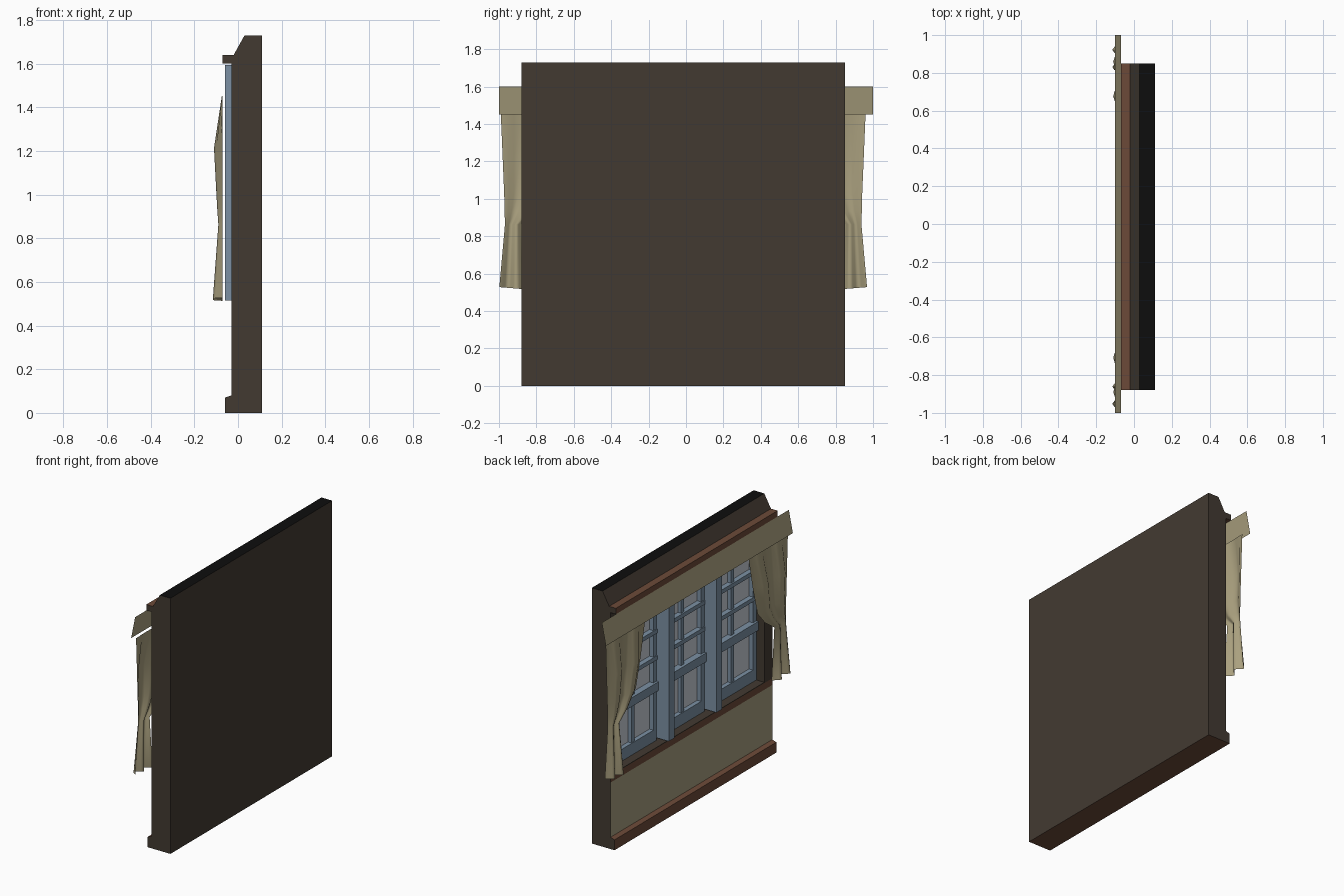
import bpy, bmesh, math

if "Cube" in bpy.data.objects:
    bpy.data.objects.remove(bpy.data.objects["Cube"])

def mat(name, rgb):
    m = bpy.data.materials.new(name)
    m.diffuse_color = (*rgb, 1)
    m.use_nodes = True
    m.node_tree.nodes["Principled BSDF"].inputs["Base Color"].default_value = m.diffuse_color
    return m

BROWN = mat("dark_brown", (.055, .042, .031))
TRIM = mat("red_brown", (.15, .068, .04))
TAN = mat("tan_cloth", (.40, .35, .21))
PANEL = mat("tan_plaster", (.38, .34, .21))
BLACK = mat("black", (.004, .004, .004))
BLUE = mat("blue_grey", (.20, .28, .37))
GLASS = mat("pale_glass", (.58, .61, .67))
Y0, Y1, CY = -.88, .85, -.015

def finish(name, bm, *mats):
    me = bpy.data.meshes.new(name)
    bm.to_mesh(me)
    bm.free()
    ob = bpy.data.objects.new(name, me)
    bpy.context.collection.objects.link(ob)
    for m in mats:
        me.materials.append(m)
    return ob

def add_box(bm, x0, x1, y0, y1, z0, z1):
    vs = bmesh.ops.create_cube(bm, size=1)["verts"]
    for v in vs:
        v.co = (x0 + (v.co.x + .5) * (x1 - x0), y0 + (v.co.y + .5) * (y1 - y0),
                z0 + (v.co.z + .5) * (z1 - z0))

def box(name, m, *dims):
    bm = bmesh.new()
    add_box(bm, *dims)
    return finish(name, bm, m)

# Wall: one moulded profile run along y; each edge of the profile has a colour
# slots: 0 brown, 1 trim, 2 plaster, 3 black
profile = [(.11, 0, 0), (.11, 1.73, 3), (.03, 1.73, 0), (-.02, 1.64, 1), (-.07, 1.64, 1),
           (-.07, 1.6, 1), (-.03, 1.6, 0), (-.03, .495, 1), (-.03, .45, 2),
           (-.03, .08, 1), (-.06, .07, 1), (-.06, 0, 1)]
bm = bmesh.new()
a = [bm.verts.new((x, Y0, z)) for x, z, _ in profile]
b = [bm.verts.new((x, Y1, z)) for x, z, _ in profile]
n = len(profile)
for i in range(n):
    j = (i + 1) % n
    bm.faces.new((a[i], a[j], b[j], b[i])).material_index = profile[i][2]
bm.faces.new(a)
bm.faces.new(b[::-1])
bmesh.ops.recalc_face_normals(bm, faces=bm.faces)
wall = finish("wall", bm, BROWN, TRIM, PANEL, BLACK)

# Window recess cut into the wall
RY0, RY1, RZ0, RZ1 = -.795, .765, .5, 1.59
cutter = box("recess_cutter", BROWN, -.2, .075, RY0, RY1, RZ0, RZ1)
cutter.hide_render = True
mod = wall.modifiers.new("recess", "BOOLEAN")
mod.operation, mod.solver, mod.object = "DIFFERENCE", "EXACT", cutter
bpy.context.view_layer.objects.active = wall
bpy.ops.object.modifier_apply(modifier="recess")
bpy.data.objects.remove(cutter)

# Mullions between the three windows
for k, y in enumerate((.24, -.27)):
    box(f"mullion_{k+1}", BLUE, -.06, .075, y - .03, y + .03, RZ0 + .015, RZ1 + .005)

# Three windows: glass, sash frame, transom and glazing bars
for k, (y0, y1) in enumerate(((RY0, -.30), (-.24, .21), (.27, RY1))):
    box(f"glass_{k+1}", GLASS, .06, .068, y0, y1, RZ0, RZ1)
    bm = bmesh.new()
    ym = (y0 + y1) / 2
    for ya, yb in ((y0, y0 + .035), (y1 - .035, y1)):
        add_box(bm, .03, .07, ya, yb, RZ0, RZ1)
    add_box(bm, .035, .07, ym - .016, ym + .016, RZ0, RZ1)
    for z, h, x in ((.54, .04, .03), (.87, .03, .015), (1.565, .025, .03),
                    (1.06, .014, .025), (1.24, .014, .025), (1.42, .014, .025)):
        add_box(bm, x, .07, y0, y1, z - h, z + h)
    finish(f"window_frame_{k+1}", bm, BLUE)

# Valance: a slanted sheet across the top
bm = bmesh.new()
bm.faces.new([bm.verts.new(p) for p in
              ((-.07, -1, 1.6), (-.10, -1, 1.45), (-.10, 1, 1.45), (-.07, 1, 1.6))])
finish("valance", bm, TAN)

# Tied-back curtains: rows of (z, inner y, outer y, fold depth x)
rows = [(1.46, .55, .975, -.074), (1.22, .60, .965, -.11), (1.03, .65, .957, -.10),
        (.94, .73, .955, -.095), (.87, .83, .953, -.09), (.52, .80, .983, -.115)]
COLS = 12
for side, name in ((1, "curtain_left"), (-1, "curtain_right")):
    bm = bmesh.new()
    grid = []
    for z, yi, yo, xf in rows:
        line = []
        for c in range(COLS + 1):
            t = c / COLS
            fold = math.sin(2 * math.pi * t) ** 2
            drop = .015 * t if z < .6 else 0
            line.append(bm.verts.new((-.07 + (xf + .07) * fold,
                                      CY + side * (yi + (yo - yi) * t), z - .007 + drop)))
        grid.append(line)
    for r in range(len(rows) - 1):
        for c in range(COLS):
            q = (grid[r][c], grid[r][c + 1], grid[r + 1][c + 1], grid[r + 1][c])
            f = bm.faces.new(q if side < 0 else q[::-1])
            f.smooth = True
    bm.normal_update()
    if sum(f.normal.x for f in bm.faces) > 0:
        bmesh.ops.reverse_faces(bm, faces=bm.faces)
    finish(name, bm, TAN)
